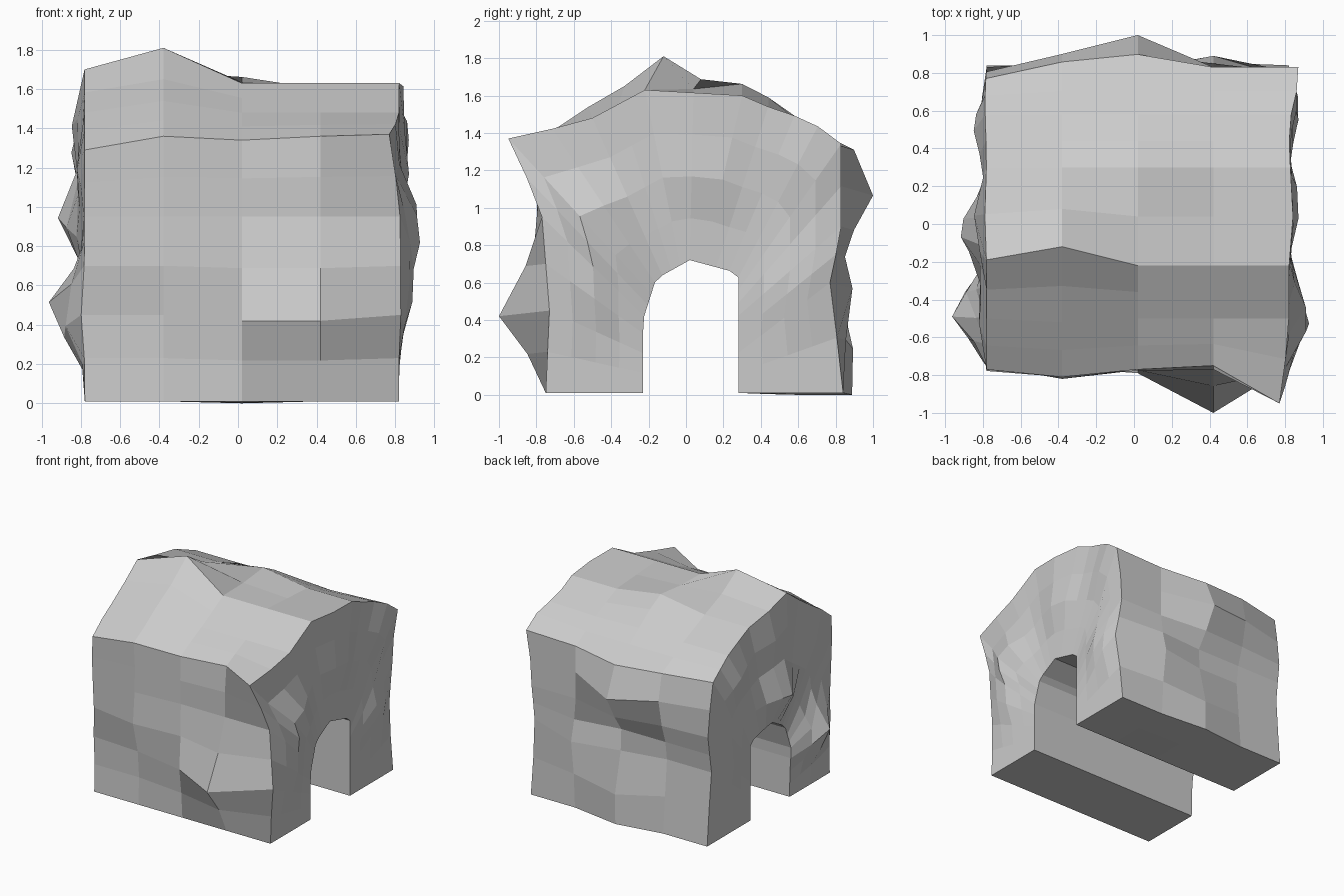
import bpy, bmesh, math
from mathutils import Vector

if "Cube" in bpy.data.objects:
    bpy.data.objects.remove(bpy.data.objects["Cube"])

# Arch outline and tunnel outline (y, z), front foot over the top to the back foot
OUTLINE = [(-.75, .01), (-.73, .45), (-.77, .95), (-.85, 1.34), (-.5, 1.48), (-.22, 1.63),
           (.3, 1.6), (.58, 1.48), (.83, 1.33), (.83, .9), (.79, .6), (.84, .01)]
TUNNEL = [(-.23, .01), (-.23, .4), (-.16, .62), (.02, .72), (.28, .65), (.28, .4), (.28, .01)]
# Ledges and ridges: station, outline step, shift in y and z
LEDGES = [(0, 10, .03, .07), (1, 10, .1, .18), (1, 8, -.02, .06), (2, 12, 0, .05), (2, 13, 0, .03),
          (3, 2, -.27, -.03), (2, 2, -.06, -.03), (1, 3, -.07, 0), (4, 6, -.1, .03),
          (0, 6, .08, -.05), (3, 6, .1, .02), (2, 6, .08, 0), (1, 6, .04, .02),
          (4, 15, 0, .03), (2, 17, .17, -.05), (1, 17, .07, 0), (3, 20, .1, -.03),
          (2, 21, .07, -.06), (2, 22, .02, 0), (0, 16, -.06, 0), (4, 20, -.02, 0)]
# Bulges on the left and right end walls: y, z, height
BULGES = {-1: [(-.48, .48, .19), (-.04, .95, .14), (.5, 1.25, .07), (0, 1.42, .07), (-.45, 1.15, .05),
               (.55, .6, .04)],
          1: [(-.47, .9, .13), (-.52, .55, .07), (.75, 1.33, .1), (-.9, 1.35, -.09),
              (.1, 1.2, .06), (.1, 1.6, .04), (.6, .6, .06)]}
STATIONS, STEPS, RINGS = 5, 23, 4


def along(path, t):
    """Point at fraction t of a path, every segment counting equally."""
    f = t * (len(path) - 1)
    k = min(int(f), len(path) - 2)
    return Vector(path[k]).lerp(Vector(path[k + 1]), f - k)


def point(s, i, r):
    t = i / (STEPS - 1)
    outer = along(OUTLINE, t)
    for ls, li, dy, dz in LEDGES:
        if s == ls and abs(i - li) < 2:
            outer += Vector((dy, dz)) * (1 if i == li else .4)
    y, z = outer.lerp(along(TUNNEL, t), r / RINGS)
    x = .02 + .4 * (s - 2)
    side = {0: -1, STATIONS - 1: 1}.get(s)
    if side:
        weight = .6 if r in (0, RINGS) else 1
        x += side * weight * sum(h * math.exp(-((y - by) ** 2 + (z - bz) ** 2) / .035)
                                 for by, bz, h in BULGES[side])
    return x, y, max(z, 0)


# Rock arch: a bent block whose boundary cells become faces
bm = bmesh.new()
v = {(s, i, r): bm.verts.new(point(s, i, r))
     for s in range(STATIONS) for i in range(STEPS) for r in range(RINGS + 1)}


def sheet(na, nb, key):
    for a in range(na - 1):
        for b in range(nb - 1):
            bm.faces.new([v[key(*c)] for c in ((a, b), (a + 1, b), (a + 1, b + 1), (a, b + 1))])


for r in (0, RINGS):            # outside and tunnel
    sheet(STATIONS, STEPS, lambda a, b: (a, b, r))
for s in (0, STATIONS - 1):     # end walls
    sheet(STEPS, RINGS + 1, lambda a, b: (s, a, b))
for i in (0, STEPS - 1):        # feet
    sheet(STATIONS, RINGS + 1, lambda a, b: (a, i, b))

bmesh.ops.delete(bm, geom=[w for w in bm.verts if not w.link_faces], context='VERTS')
bmesh.ops.recalc_face_normals(bm, faces=bm.faces)
mesh = bpy.data.meshes.new("rock_arch")
bm.to_mesh(mesh)
bm.free()
bpy.context.collection.objects.link(bpy.data.objects.new("rock_arch", mesh))
